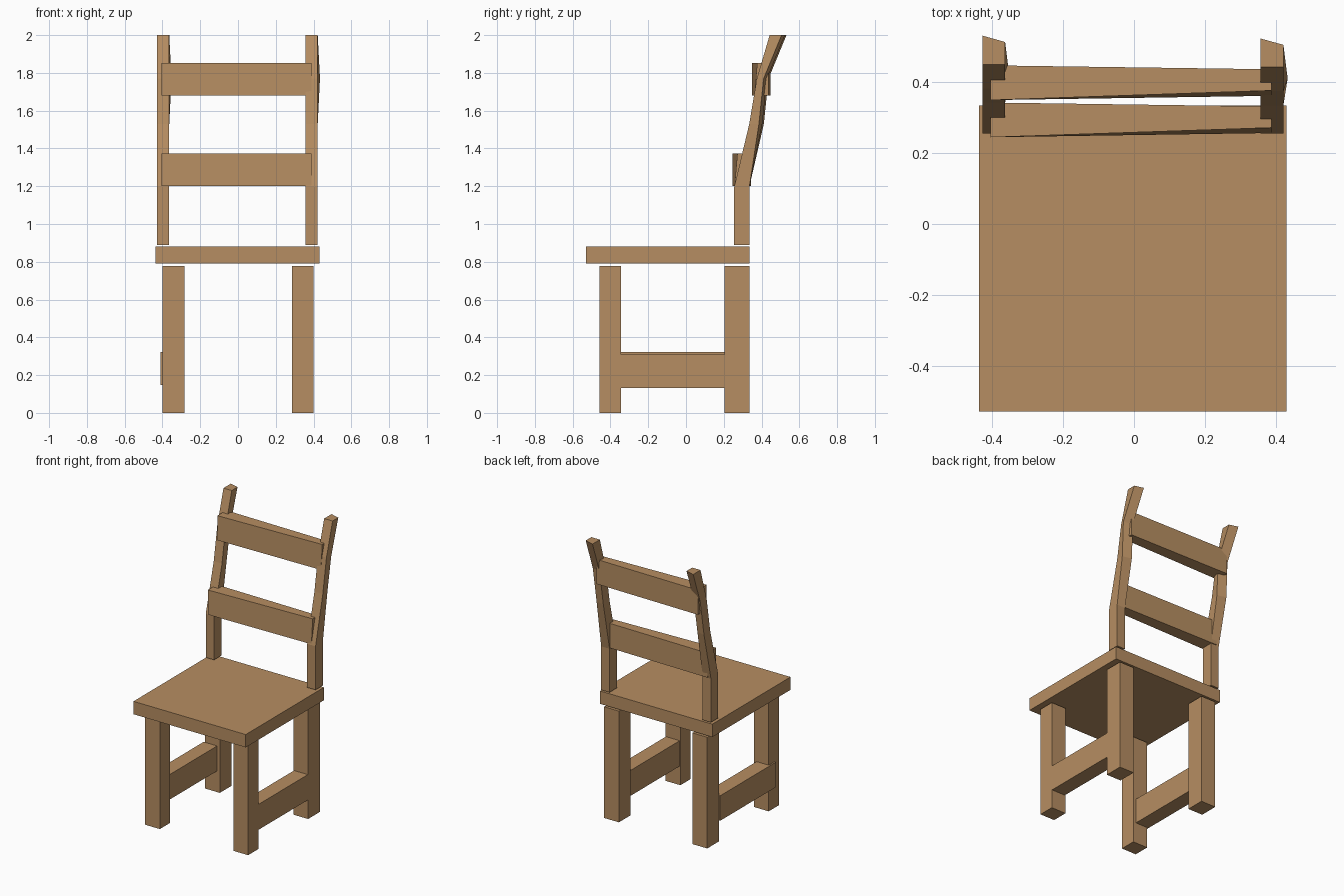
import bpy, bmesh

if "Cube" in bpy.data.objects:
    bpy.data.objects.remove(bpy.data.objects["Cube"])

wood = bpy.data.materials.new("light_brown_wood")
wood.diffuse_color = (0.47, 0.27, 0.122, 1)
wood.use_nodes = True
wood.node_tree.nodes["Principled BSDF"].inputs["Base Color"].default_value = wood.diffuse_color


def loft(name, rings):
    """Flat-faced solid through a stack of four-cornered rings."""
    bm = bmesh.new()
    loops = [[bm.verts.new(p) for p in ring] for ring in rings]
    bm.faces.new(loops[0])
    bm.faces.new(loops[-1])
    for a, b in zip(loops, loops[1:]):
        for i in range(4):
            j = (i + 1) % 4
            bm.faces.new((a[i], a[j], b[j], b[i]))
    bmesh.ops.recalc_face_normals(bm, faces=bm.faces)
    mesh = bpy.data.meshes.new(name)
    bm.to_mesh(mesh)
    bm.free()
    mesh.materials.append(wood)
    obj = bpy.data.objects.new(name, mesh)
    bpy.context.collection.objects.link(obj)
    return obj


def box(name, x0, x1, y0, y1, z0, z1):
    return loft(name, [[(x0, y0, z), (x1, y0, z), (x1, y1, z), (x0, y1, z)]
                       for z in (z0, z1)])


# seat board
box("seat", -0.438, 0.431, -0.53, 0.335, 0.79, 0.88)

# four legs, leaving a thin gap under the seat
for side, x0, x1 in (("left", -0.399, -0.284), ("right", 0.285, 0.399)):
    box("front_leg_" + side, x0, x1, -0.458, -0.345, 0, 0.778)
    box("back_leg_" + side, x0, x1, 0.205, 0.335, 0, 0.778)

# side stretchers, slightly uneven as if hand fitted
box("stretcher_left", -0.41, -0.305, -0.41, 0.207, 0.148, 0.323)
box("stretcher_right", 0.29, 0.397, -0.36, 0.215, 0.132, 0.31)

# bent back posts: height, front y, back y, sideways shift of the back edge
bends = [(0.89, 0.255, 0.335, 0), (1.195, 0.255, 0.335, 0),
         (1.53, 0.335, 0.395, 0), (1.77, 0.375, 0.42, 0.012),
         (2.0, 0.443, 0.515, 0)]
for side, x0, x1, dy in (("left", -0.428, -0.364, 0.008),
                         ("right", 0.357, 0.422, 0)):
    rings = []
    for z, yf, yb, s in bends:
        skew = 0.009 if z > 1.3 else 0
        d = dy if z > 1.3 else 0
        rings.append([(x0, yf + d, z), (x1, yf + d, z),
                      (x1 + s, yb - skew + d, z), (x0 + s, yb + skew + d, z)])
    loft("back_post_" + side, rings)

# two back slats, twisted slightly toward the right end
for name, y, z in (("lower_slat", 0.245, 1.2), ("upper_slat", 0.35, 1.68)):
    rings = []
    for h, right_front in ((0, 0.012), (0.172, 0.027)):
        rings.append([(-0.405, y, z + h), (0.388, y + right_front, z + h),
                      (0.388, y + 0.087, z + h), (-0.405, y + 0.098, z + h)])
    loft(name, rings)
